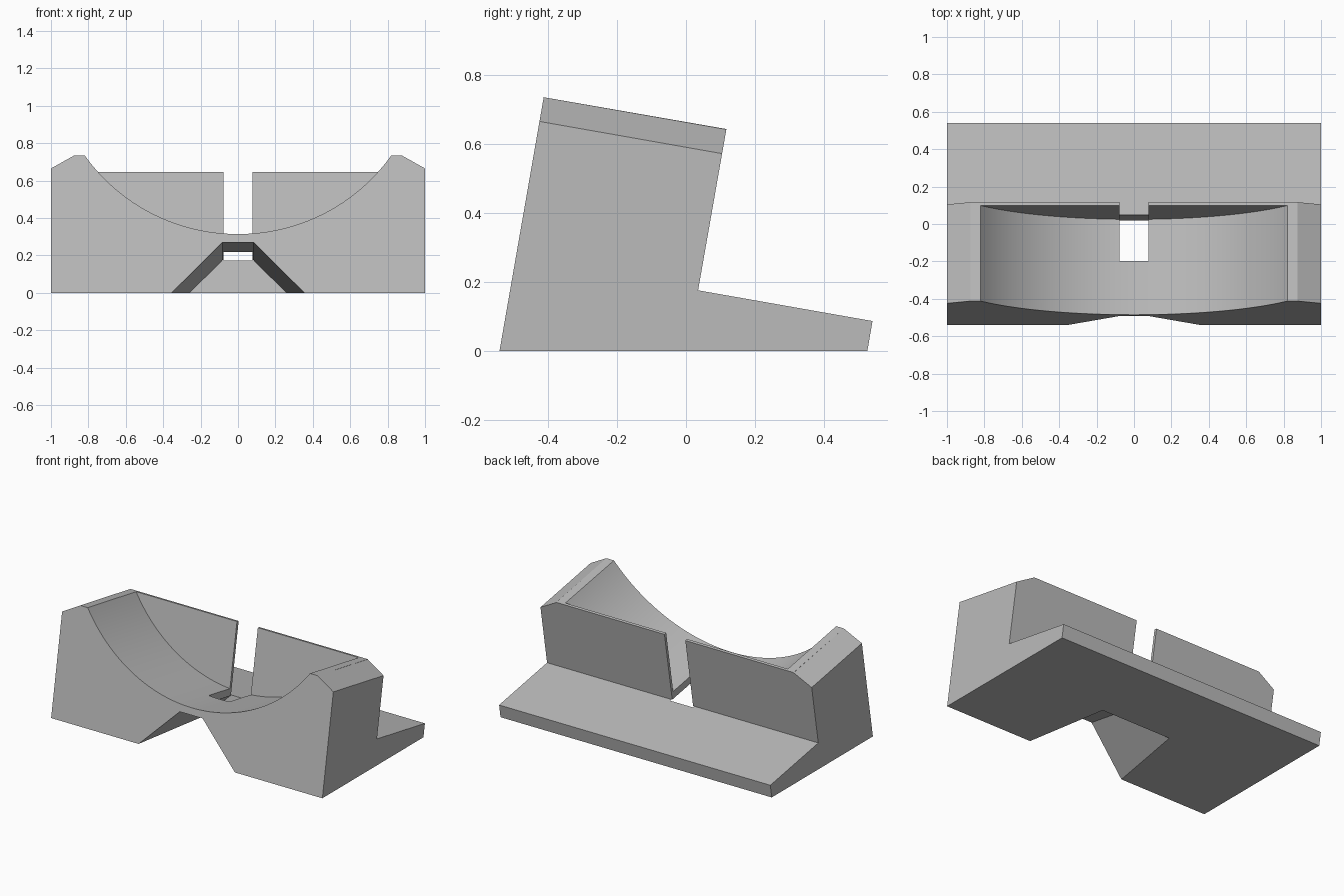
import bpy, bmesh, math
from mathutils import Vector

if "Cube" in bpy.data.objects:
    bpy.data.objects.remove(bpy.data.objects["Cube"])

TILT = math.radians(10)
C, S = math.cos(TILT), math.sin(TILT)
FRONT = -0.54           # y of the lower front edge
DEPTH, HEIGHT = 0.538, 0.746   # tilted block size


def tilted(x, u, v):
    """Tilted frame: u runs back and down, v runs up and back."""
    return Vector((x, FRONT + u * C + v * S, -u * S + v * C))


def prism(name, near, far):
    """Solid between two matching outlines."""
    bm = bmesh.new()
    a = [bm.verts.new(p) for p in near]
    b = [bm.verts.new(p) for p in far]
    n = len(a)
    bm.faces.new(a)
    bm.faces.new(b[::-1])
    for i in range(n):
        bm.faces.new((a[i], b[i], b[(i + 1) % n], a[(i + 1) % n]))
    bmesh.ops.recalc_face_normals(bm, faces=bm.faces[:])
    me = bpy.data.meshes.new(name)
    bm.to_mesh(me)
    bm.free()
    ob = bpy.data.objects.new(name, me)
    bpy.context.collection.objects.link(ob)
    return ob


def tilted_prism(name, outline, u0, u1):
    return prism(name, [tilted(x, u0, v) for x, v in outline],
                 [tilted(x, u1, v) for x, v in outline])


# Stand body: leaning block with a sloping rear foot
side = [(-0.54, 0), (-0.412, 0.735), (0.117, 0.643),
        (0.035, 0.176), (0.54, 0.087), (0.525, 0)]
body = prism("cradle_stand", [(-1, y, z) for y, z in side],
             [(1, y, z) for y, z in side])

# Round cradle, leaving a thin wall at the back
R = 1.0
arc = []
for i in range(97):
    a = math.radians(-70 + 140 * i / 96)
    arc.append((R * math.sin(a), HEIGHT - 0.427 + R * (1 - math.cos(a))))
cutters = [tilted_prism("cradle_cutter", arc, -0.2, 0.517)]

# Sloped outer shoulders
for s in (-1, 1):
    shoulder = [(s * 0.875, HEIGHT), (s * 1.125, 0.604), (s * 1.125, 1), (s * 0.875, 1)]
    cutters.append(tilted_prism("shoulder_cutter", shoulder, -0.2, 0.7))

# Flared channel under the front and cable slot through the back wall
channel = [(-0.454, -0.1), (-0.084, 0.2735), (0.084, 0.2735), (0.454, -0.1)]
cutters.append(tilted_prism("channel_cutter", channel, -0.1, 0.55))
slot = [(-0.077, 0.2), (0.077, 0.2), (0.077, 1), (-0.077, 1)]
cutters.append(tilted_prism("slot_cutter", slot, 0.29, 0.549))

bpy.context.view_layer.objects.active = body
body.select_set(True)
for c in cutters:
    c.hide_render = True
    m = body.modifiers.new(c.name, 'BOOLEAN')
    m.operation, m.solver, m.object = 'DIFFERENCE', 'EXACT', c
    bpy.ops.object.modifier_apply(modifier=m.name)
    bpy.data.objects.remove(c)

grey = bpy.data.materials.new("light_grey")
grey.diffuse_color = (0.5, 0.5, 0.5, 1)
grey.use_nodes = True
grey.node_tree.nodes["Principled BSDF"].inputs["Base Color"].default_value = grey.diffuse_color
body.data.materials.clear()
body.data.materials.append(grey)
bpy.ops.object.shade_smooth_by_angle(angle=math.radians(20))
